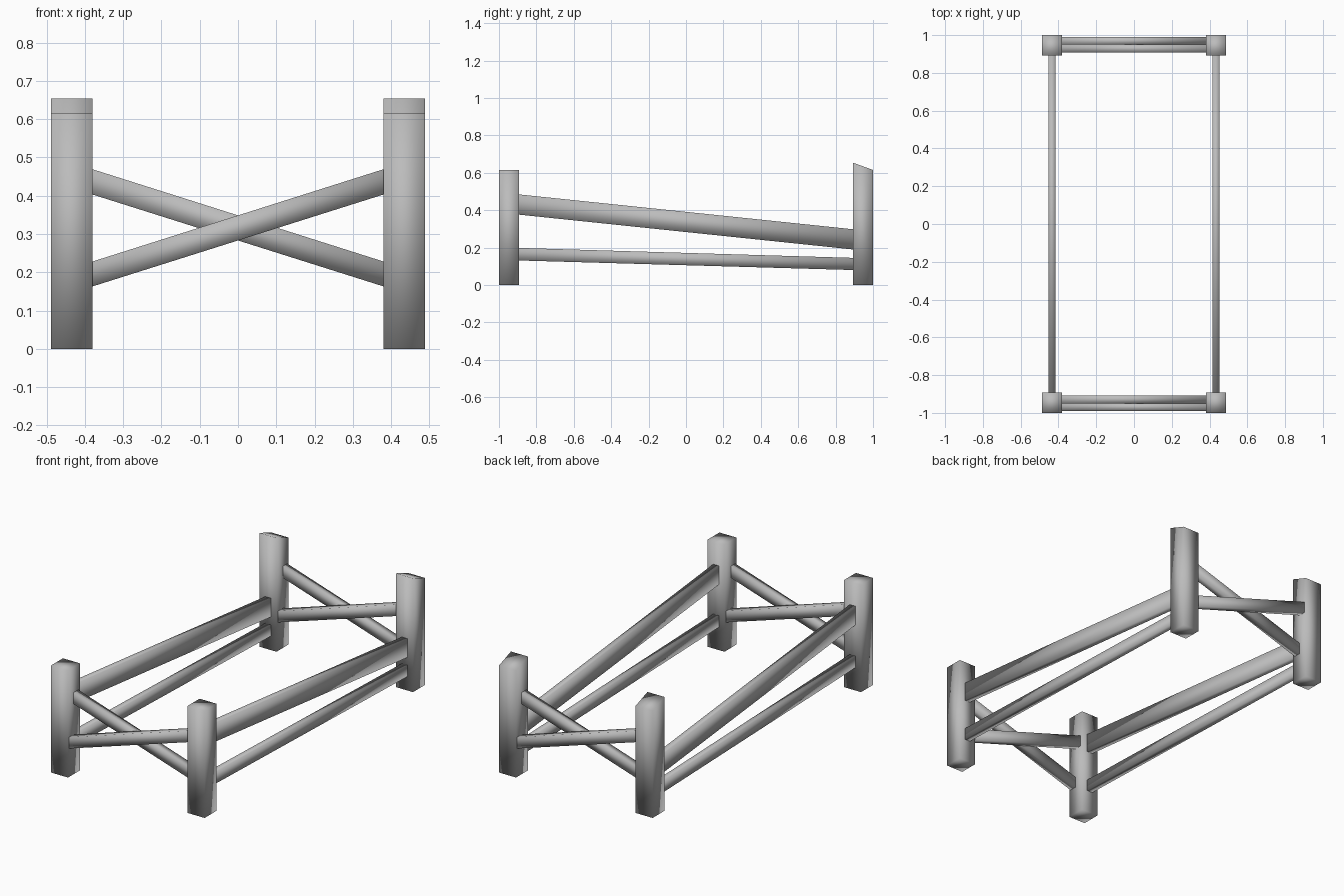
import bpy
import bmesh

if "Cube" in bpy.data.objects:
    bpy.data.objects.remove(bpy.data.objects["Cube"], do_unlink=True)

grey = bpy.data.materials.new("plain grey")
grey.use_nodes = True
colour = (0.5, 0.5, 0.5, 1)
grey.diffuse_color = colour
grey.node_tree.nodes["Principled BSDF"].inputs["Base Color"].default_value = colour


def beam(name, xs, ys, axis, start_z, end_z):
    """Box whose (bottom, top) heights run from start_z to end_z along the axis."""
    bm = bmesh.new()
    bmesh.ops.create_cube(bm, size=2)
    for v in bm.verts:
        heights = end_z if v.co[axis] > 0 else start_z
        v.co.z = heights[1] if v.co.z > 0 else heights[0]
        v.co.x = xs[1] if v.co.x > 0 else xs[0]
        v.co.y = ys[1] if v.co.y > 0 else ys[0]
    for f in bm.faces:
        f.smooth = True
    mesh = bpy.data.meshes.new(name)
    bm.to_mesh(mesh)
    bm.free()
    mesh.materials.append(grey)
    obj = bpy.data.objects.new(name, mesh)
    bpy.context.collection.objects.link(obj)
    return obj


INNER, OUTER = 0.38, 0.488   # post extents across the width
END = 0.892                  # inner face of the posts along the length

# Posts and sloping side rails, the same on both sides
for side, s in (("right", -1), ("left", 1)):
    post_x = sorted((s * INNER, s * OUTER))
    rail_x = (s * 0.434 - 0.018, s * 0.434 + 0.018)
    beam(f"front_post_{side}", post_x, (-1, -END), 1, (0, 0.615), (0, 0.615))
    beam(f"back_post_{side}", post_x, (END, 1), 1, (0, 0.654), (0, 0.615))
    beam(f"upper_rail_{side}", rail_x, (-END, END), 1, (0.376, 0.484), (0.19, 0.298))
    beam(f"lower_rail_{side}", rail_x, (-END, END), 1, (0.131, 0.198), (0.08, 0.145))

# Crossed braces at each end; the back pair is the front pair turned around
low, high = (0.163, 0.228), (0.403, 0.469)
for end, e in (("front", -1), ("back", 1)):
    first, second = (low, high) if e < 0 else (high, low)
    outer_y = sorted((e * 0.949, e * 0.99))
    inner_y = sorted((e * 0.907, e * 0.949))
    beam(f"{end}_outer_brace", (-INNER, INNER), outer_y, 0, first, second)
    beam(f"{end}_inner_brace", (-INNER, INNER), inner_y, 0, second, first)
